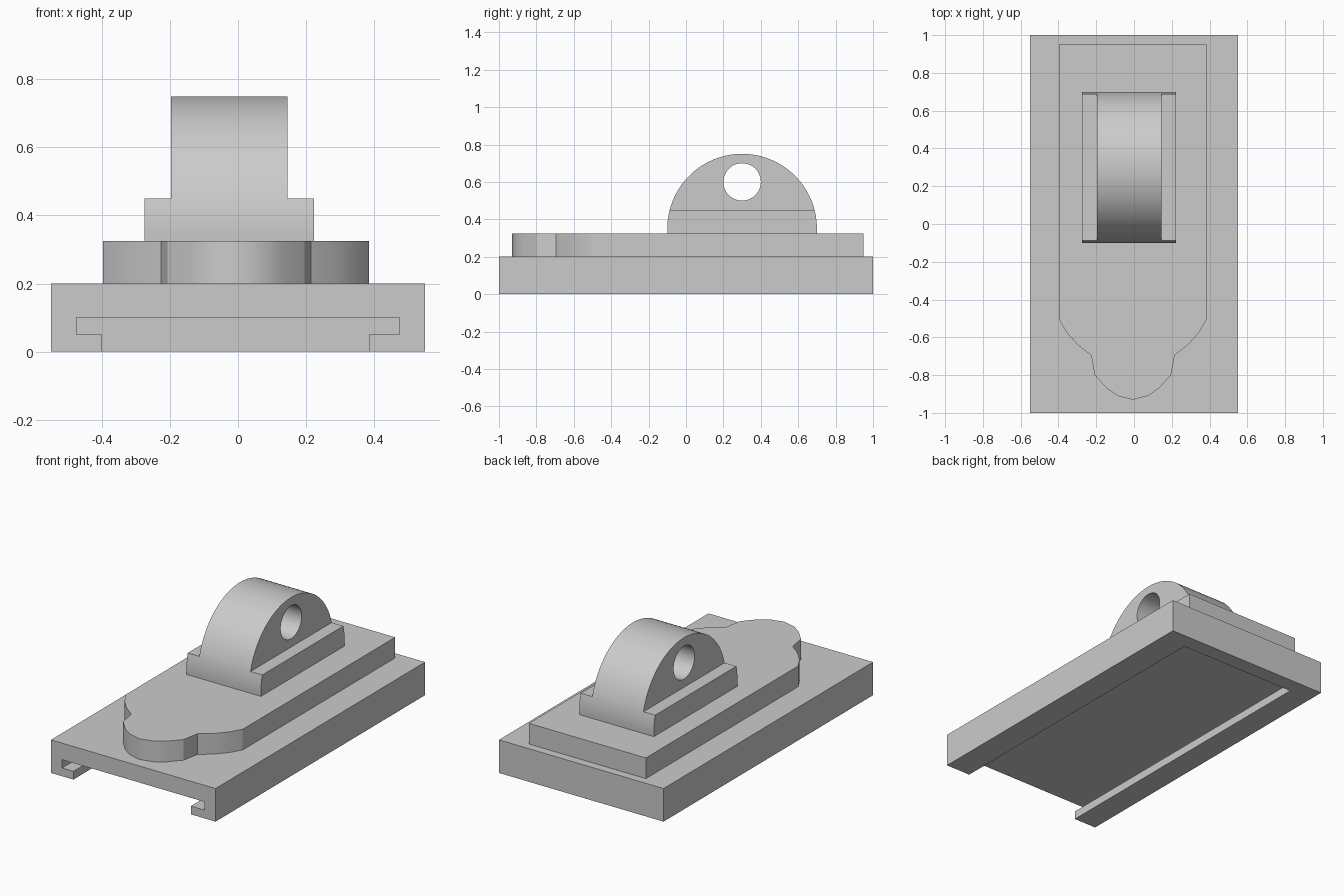
import bpy, bmesh, math
from mathutils import Vector

cube = bpy.data.objects.get("Cube")
if cube:
    bpy.data.objects.remove(cube, do_unlink=True)

grey = bpy.data.materials.new("plain grey")
grey.use_nodes = True
grey.diffuse_color = (0.6, 0.6, 0.6, 1)
grey.node_tree.nodes["Principled BSDF"].inputs["Base Color"].default_value = grey.diffuse_color


def prism(name, profile, axis, start, end):
    """Extrude a 2D profile along an axis; the profile uses the other two axes in order."""
    def place(p, t):
        v = list(p)
        v.insert(axis, t)
        return Vector(v)
    bm = bmesh.new()
    face = bm.faces.new([bm.verts.new(place(p, start)) for p in profile])
    grown = bmesh.ops.extrude_face_region(bm, geom=[face])["geom"]
    shift = place((0, 0), end - start)
    bmesh.ops.translate(bm, vec=shift, verts=[g for g in grown if isinstance(g, bmesh.types.BMVert)])
    bmesh.ops.recalc_face_normals(bm, faces=bm.faces)
    mesh = bpy.data.meshes.new(name)
    bm.to_mesh(mesh)
    bm.free()
    obj = bpy.data.objects.new(name, mesh)
    bpy.context.collection.objects.link(obj)
    mesh.materials.append(grey)
    return obj


def activate(obj):
    bpy.ops.object.select_all(action="DESELECT")
    obj.select_set(True)
    bpy.context.view_layer.objects.active = obj


def cut(obj, cutter):
    activate(obj)
    mod = obj.modifiers.new("cut", "BOOLEAN")
    mod.operation = "DIFFERENCE"
    mod.solver = "EXACT"
    mod.object = cutter
    bpy.ops.object.modifier_apply(modifier=mod.name)
    bpy.data.objects.remove(cutter, do_unlink=True)


def smooth(obj):
    activate(obj)
    bpy.ops.object.shade_smooth_by_angle(angle=math.radians(30))


def arc(cy, cz, r, a0, a1, n):
    return [(cy + r * math.cos(a0 + (a1 - a0) * i / n),
             cz + r * math.sin(a0 + (a1 - a0) * i / n)) for i in range(n + 1)]


# Base slab with a T-shaped slot open at the front and closed at the back
base = prism("base", [(-0.55, 0), (0.55, 0), (0.55, 0.2), (-0.55, 0.2)], 1, -1, 1)
slot = [(-0.4, -0.1), (0.385, -0.1), (0.385, 0.05), (0.475, 0.05),
        (0.475, 0.1), (-0.475, 0.1), (-0.475, 0.05), (-0.4, 0.05)]
cut(base, prism("slot_cutter", slot, 1, -1.2, 0.905))

# Raised plate with stepped rounded nose
half = [(0.391, 0.95), (0.391, -0.505), (0.35, -0.575), (0.292, -0.64), (0.221, -0.695),
        (0.202, -0.8), (0.138, -0.87), (0.08, -0.91)]
mid = -0.006
outline = [(mid + x, y) for x, y in half] + [(mid, -0.93)] + [(mid - x, y) for x, y in reversed(half)]
smooth(prism("raised_plate", outline, 2, 0.2, 0.325))

# Lug: wide foot and narrow half-round ear share one circle
cy, cz, r = 0.3, 0.35, 0.4
low = math.asin((0.325 - cz) / r)
step = math.asin((0.45 - cz) / r)
foot = arc(cy, cz, r, low, step, 6) + arc(cy, cz, r, math.pi - step, math.pi - low, 6)
smooth(prism("lug_foot", foot, 0, -0.275, 0.223))

ear = prism("lug_ear", arc(cy, cz, r, step, math.pi - step, 48), 0, -0.197, 0.145)
cut(ear, prism("hole_cutter", arc(cy, 0.6, 0.1, 0, math.tau, 48)[:-1], 0, -0.4, 0.4))
smooth(ear)
